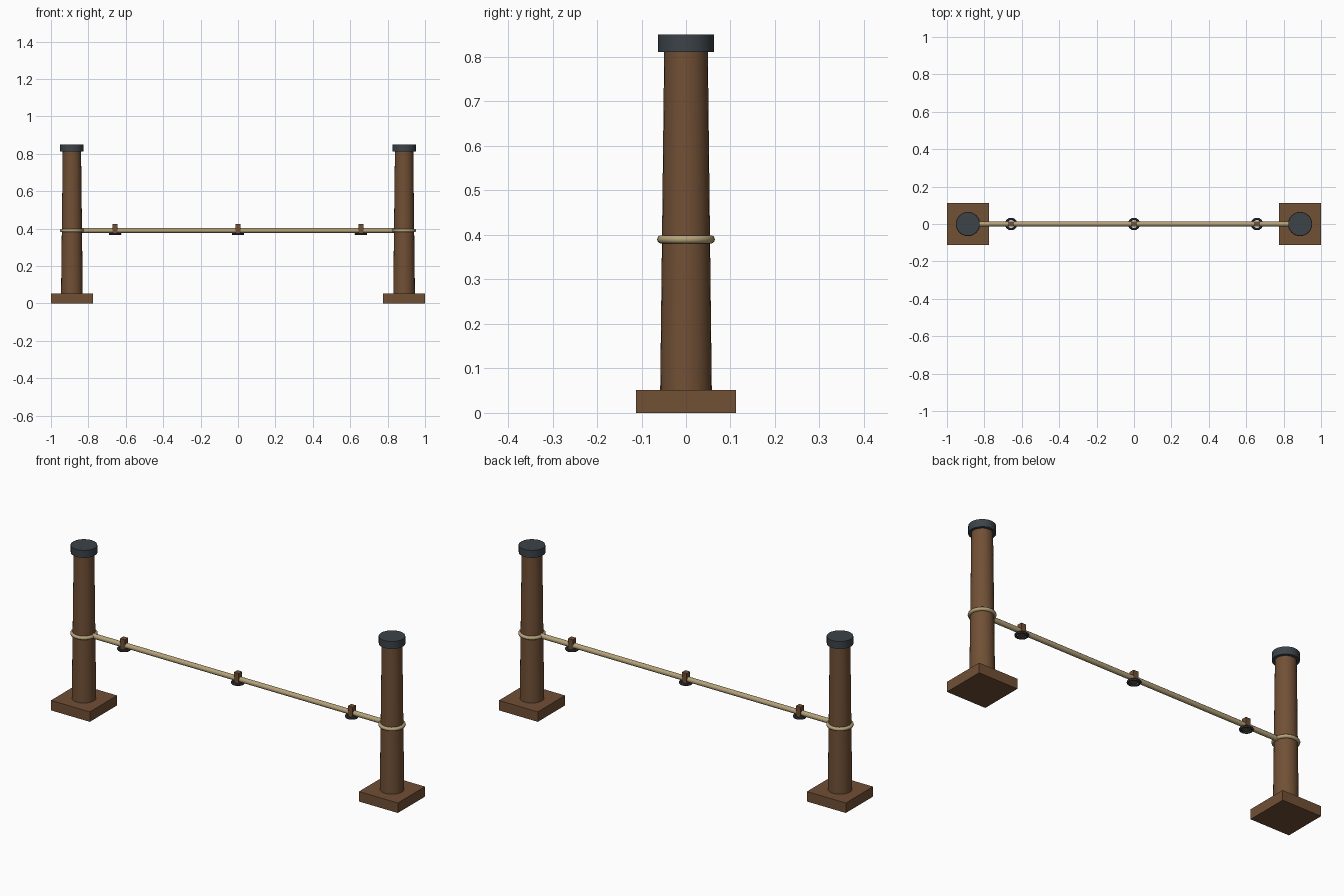
import bpy
import math

if "Cube" in bpy.data.objects:
    bpy.data.objects.remove(bpy.data.objects["Cube"], do_unlink=True)


def material(name, rgb):
    m = bpy.data.materials.new(name)
    m.use_nodes = True
    m.diffuse_color = (*rgb, 1)
    m.node_tree.nodes["Principled BSDF"].inputs["Base Color"].default_value = (*rgb, 1)
    return m


wood = material("brown wood", (0.165, 0.080, 0.036))
iron = material("dark iron", (0.045, 0.056, 0.066))
rope = material("tan rope", (0.46, 0.36, 0.19))


def finish(name, mat, smooth=True):
    ob = bpy.context.object
    ob.name = name
    ob.data.materials.append(mat)
    if smooth:
        bpy.ops.object.shade_smooth_by_angle(angle=math.radians(40))
    return ob


def box(name, mat, loc, size):
    bpy.ops.mesh.primitive_cube_add(size=1, location=loc)
    bpy.context.object.scale = size
    bpy.ops.object.transform_apply(location=False, rotation=False)
    return finish(name, mat, False)


def tube(name, mat, x, z0, z1, r0, r1, sides=24):
    bpy.ops.mesh.primitive_cone_add(vertices=sides, radius1=r0, radius2=r1,
                                    depth=z1 - z0, location=(x, 0, (z0 + z1) / 2))
    return finish(name, mat)


def ring(name, mat, loc, major, minor, segments, sides):
    bpy.ops.mesh.primitive_torus_add(location=loc, major_radius=major, minor_radius=minor,
                                     major_segments=segments, minor_segments=sides)
    return finish(name, mat)


POST_X = 0.888
ROPE_Z = 0.39

# Posts with square foot, iron cap and rope loop
for side, sx in (("left", 1), ("right", -1)):
    x = sx * POST_X
    box(side + "_foot", wood, (x, 0, 0.026), (0.224, 0.224, 0.052))
    tube(side + "_post", wood, x, 0.05, 0.815, 0.058, 0.049)
    tube(side + "_cap", iron, x, 0.811, 0.85, 0.063, 0.063)
    ring(side + "_rope_loop", rope, (x, 0, ROPE_Z), 0.0555, 0.0095, 32, 10)

# Rope stretched between the posts
bpy.ops.mesh.primitive_cylinder_add(vertices=12, radius=0.013, depth=2 * POST_X - 0.08,
                                    location=(0, 0, ROPE_Z), rotation=(0, math.pi / 2, 0))
finish("rope", rope)

# Wooden clips with iron rings hanging on the rope
for name, x in (("left", 0.657), ("middle", 0), ("right", -0.657)):
    box(name + "_clip", wood, (x, 0, 0.397), (0.028, 0.028, 0.056))
    ring(name + "_clip_ring", iron, (x, 0, 0.371), 0.027, 0.0065, 16, 8)
